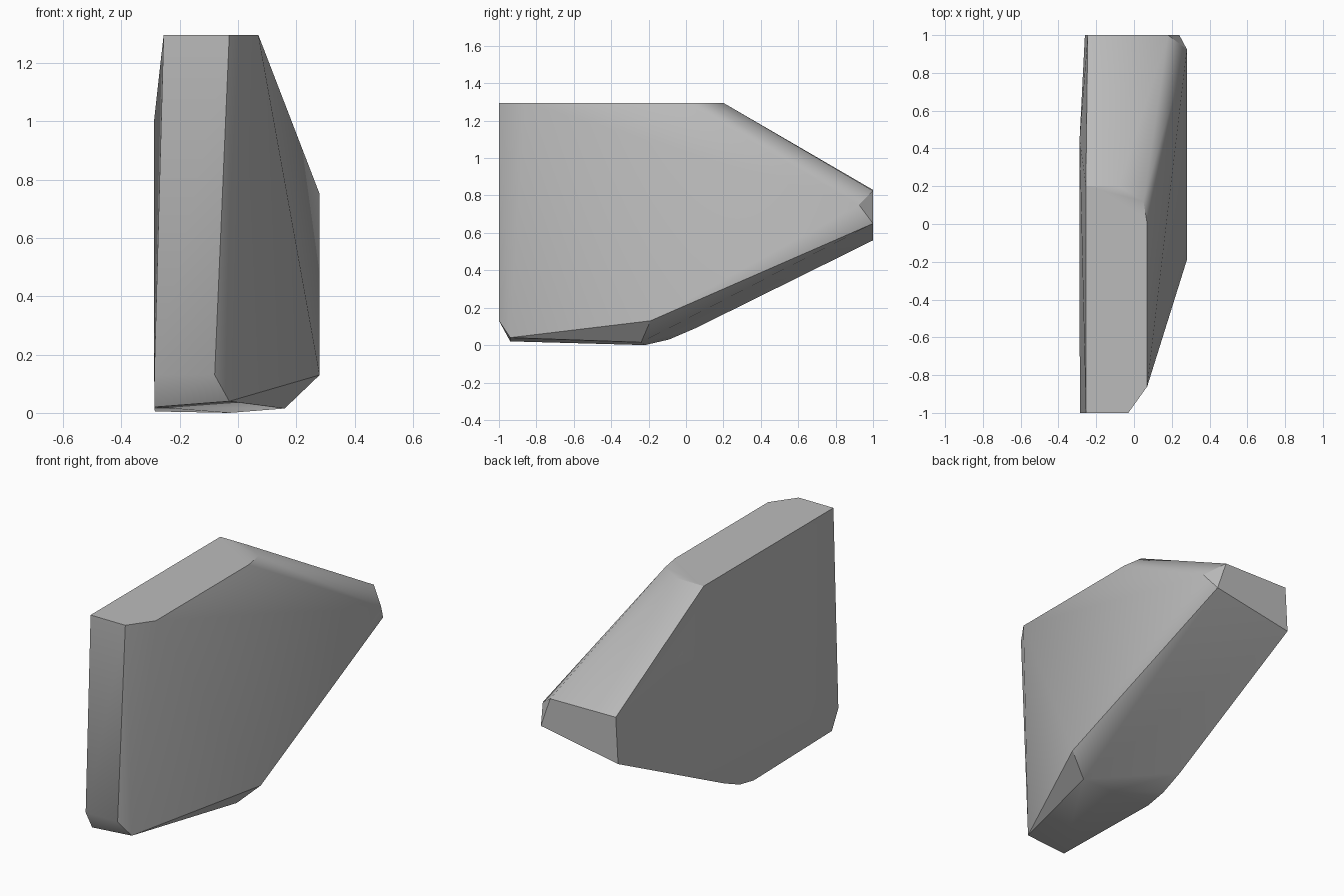
import bpy
import bmesh
import math

default_cube = bpy.data.objects.get("Cube")
if default_cube:
    bpy.data.objects.remove(default_cube, do_unlink=True)


def make_material(name, color):
    material = bpy.data.materials.new(name)
    material.use_nodes = True
    material.diffuse_color = color
    shader = material.node_tree.nodes["Principled BSDF"]
    shader.inputs["Base Color"].default_value = color
    return material


def make_hull(name, points, material):
    """Wrap a convex skin around the corner points."""
    mesh = bpy.data.meshes.new(name)
    bm = bmesh.new()
    for point in points:
        bm.verts.new(point)
    bmesh.ops.convex_hull(bm, input=bm.verts[:], use_existing_faces=False)
    loose = [vert for vert in bm.verts if not vert.link_faces]
    bmesh.ops.delete(bm, geom=loose, context="VERTS")
    bmesh.ops.recalc_face_normals(bm, faces=bm.faces[:])
    bm.to_mesh(mesh)
    bm.free()
    mesh.materials.append(material)
    rock = bpy.data.objects.new(name, mesh)
    bpy.context.collection.objects.link(rock)
    return rock


# Broad, almost flat side of the slab
TOP = 1.295
broad_side = [
    (-0.255, -1, TOP), (-0.255, 0.2, TOP),
    (-0.245, 1, 0.83), (-0.26, 1, 0.56),
    (-0.285, 0.05, 0.09), (-0.285, -0.09, 0.03),
    (-0.285, -0.22, 0.005), (-0.287, -0.94, 0.02),
    (-0.287, -1, 0.13), (-0.288, 0.45, 1),
]

# Rest of the flat top and the narrow front face
top_rim = [(x, y, TOP) for x, y in
           [(-0.03, -1), (0.07, -0.86), (0.07, 0), (0.05, 0.12), (-0.08, 0.2)]]
front_foot = [(-0.08, -1, 0.13), (-0.03, -0.94, 0.04)]

# Chipped rear tip and the bulging side
rear_tip = [(0.18, 1, 0.825), (0.24, 1, 0.65), (0.28, 0.925, 0.75)]
bulge_foot = [(0.28, -0.19, 0.13), (0.16, -0.24, 0.015), (-0.03, -0.22, 0)]

stone = make_material("grey stone", (0.5, 0.5, 0.5, 1))
corners = broad_side + top_rim + front_foot + rear_tip + bulge_foot
rock = make_hull("rock_slab", corners, stone)

# Soft shading across shallow facets, crisp chipped edges
bpy.ops.object.select_all(action="DESELECT")
rock.select_set(True)
bpy.context.view_layer.objects.active = rock
bpy.ops.object.shade_smooth_by_angle(angle=math.radians(30))
